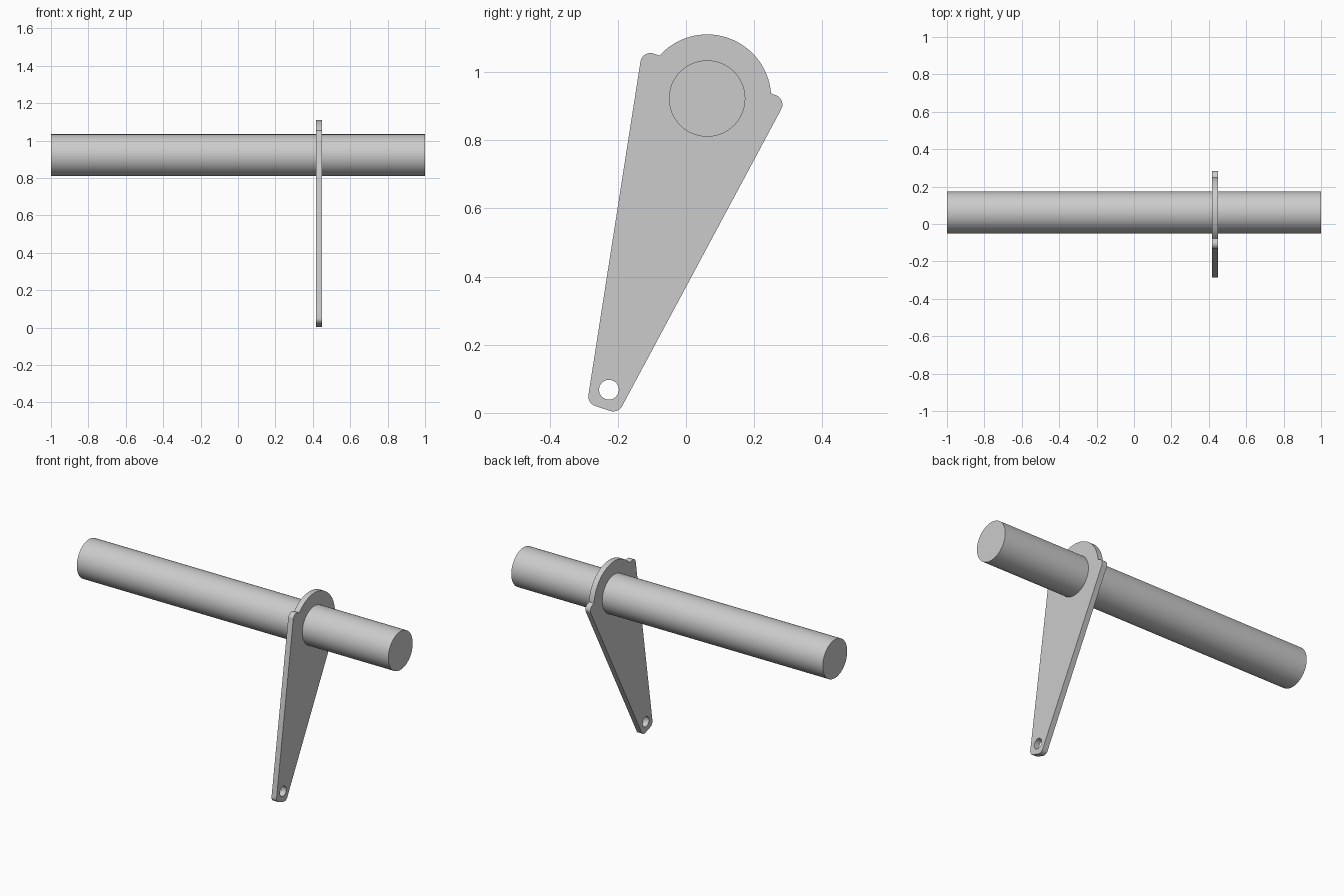
import bpy
import bmesh
from math import cos, sin, tan, pi, radians
from mathutils import Vector

cube = bpy.data.objects.get("Cube")
if cube:
    bpy.data.objects.remove(cube, do_unlink=True)

# One plain grey for both parts
grey = bpy.data.materials.new("light_grey")
grey.use_nodes = True
colour = (0.6, 0.6, 0.6, 1)
grey.diffuse_color = colour
grey.node_tree.nodes["Principled BSDF"].inputs["Base Color"].default_value = colour

SHAFT = Vector((0.062, 0.922))    # shaft axis in (y, z)
PIN = Vector((-0.226, 0.068))     # small hole in (y, z)
ARM_X, ARM_THICK = 0.416, 0.032


def finish(obj):
    """Give the part its material and smooth its round sides."""
    obj.data.materials.append(grey)
    bpy.ops.object.select_all(action='DESELECT')
    obj.select_set(True)
    bpy.context.view_layer.objects.active = obj
    bpy.ops.object.shade_smooth_by_angle(angle=radians(30))


def arc(centre, radius, start, end, steps):
    return [centre + radius * Vector((cos(a), sin(a)))
            for a in (start + (end - start) * i / steps for i in range(steps + 1))]


def fillet(before, corner, after, radius=0.029, steps=8):
    """Round a convex corner with a tangent arc."""
    u, v = (before - corner).normalized(), (after - corner).normalized()
    half = u.angle(v) / 2
    centre = corner + (u + v).normalized() * radius / sin(half)
    first = corner + u * radius / tan(half) - centre
    last = corner + v * radius / tan(half) - centre
    return [centre + first.lerp(last, i / steps).normalized() * radius
            for i in range(steps + 1)]


# Shaft
bpy.ops.mesh.primitive_cylinder_add(vertices=64, radius=0.112, depth=2,
                                    location=(0, SHAFT.x, SHAFT.y),
                                    rotation=(0, pi / 2, 0))
shaft = bpy.context.object
shaft.name = "shaft"
finish(shaft)

# Lever arm outline: tapered plate with shoulders and a round head
bottom_left, bottom_right = Vector((-0.29, 0.0284)), Vector((-0.199, -0.002))
top_right, top_left = Vector((0.2955, 0.9208)), Vector((-0.128, 1.0654))
head = arc(SHAFT, 0.188, radians(4.5), radians(138), 40)
outline = (fillet(top_left, bottom_left, bottom_right)
           + fillet(bottom_left, bottom_right, top_right)
           + fillet(bottom_right, top_right, head[0])
           + head
           + fillet(head[-1], top_left, bottom_left))
pin_hole = arc(PIN, 0.029, 0, 2 * pi, 32)[:-1]

# Fill between the outline and the pin hole, then thicken
bm = bmesh.new()
edges = []
for loop in (outline, pin_hole):
    verts = [bm.verts.new((ARM_X, p.x, p.y)) for p in loop]
    edges += [bm.edges.new((verts[i - 1], verts[i])) for i in range(len(verts))]
bmesh.ops.triangle_fill(bm, edges=edges, use_beauty=True, normal=(1, 0, 0))
side = bmesh.ops.extrude_face_region(bm, geom=bm.faces[:], use_keep_orig=True)
moved = [g for g in side["geom"] if isinstance(g, bmesh.types.BMVert)]
bmesh.ops.translate(bm, verts=moved, vec=(ARM_THICK, 0, 0))
bmesh.ops.recalc_face_normals(bm, faces=bm.faces[:])
mesh = bpy.data.meshes.new("lever_arm")
bm.to_mesh(mesh)
bm.free()
arm = bpy.data.objects.new("lever_arm", mesh)
bpy.context.collection.objects.link(arm)
finish(arm)
